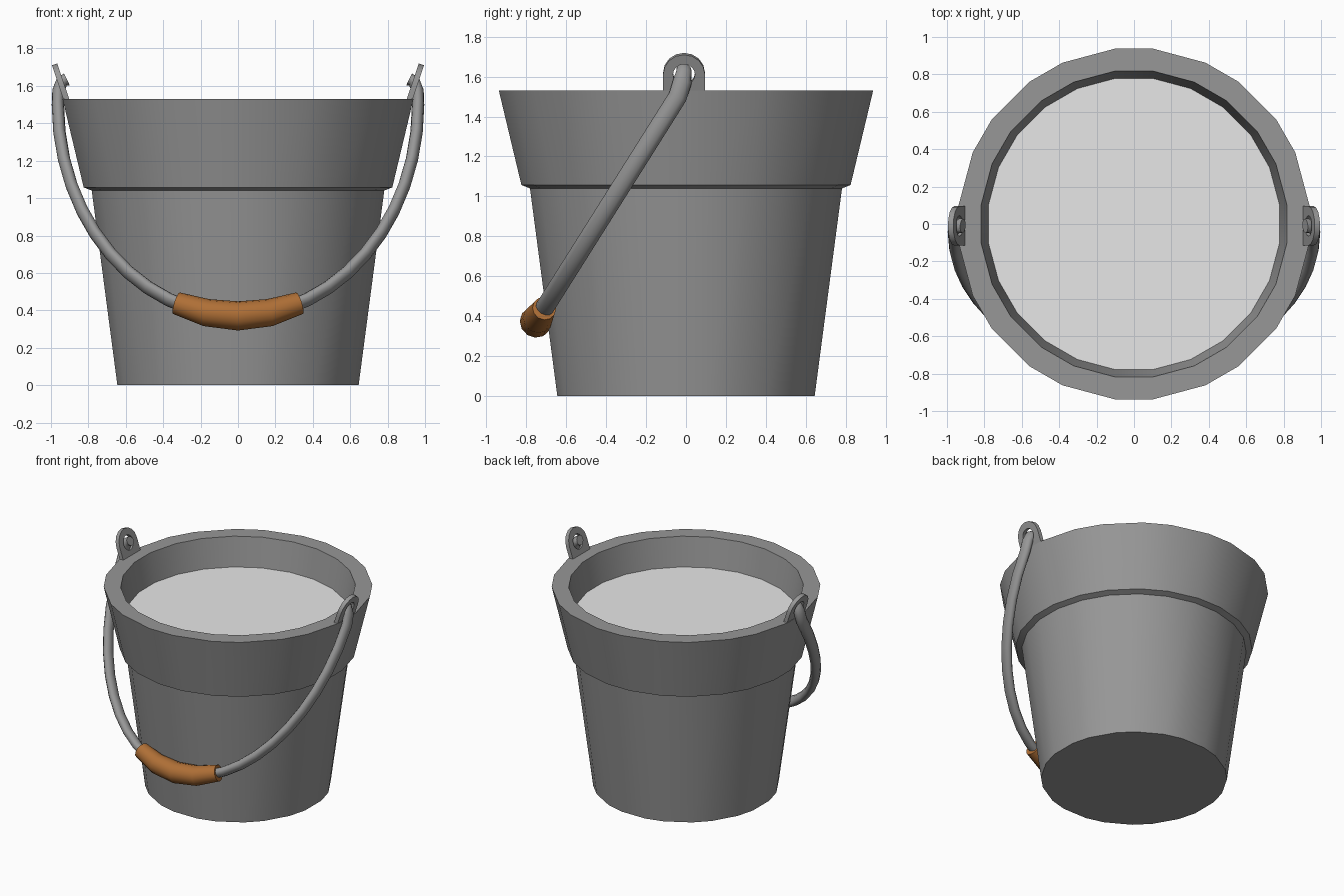
import bpy, bmesh, math
from mathutils import Vector, Matrix

if "Cube" in bpy.data.objects:
    bpy.data.objects.remove(bpy.data.objects["Cube"])


def material(name, rgb):
    m = bpy.data.materials.new(name)
    m.diffuse_color = (*rgb, 1)
    m.use_nodes = True
    m.node_tree.nodes["Principled BSDF"].inputs["Base Color"].default_value = m.diffuse_color
    return m


METAL = material("grey_metal", (0.31, 0.31, 0.31))
WOOD = material("brown_wood", (0.43, 0.16, 0.037))
LIQUID = material("pale_liquid", (0.8, 0.8, 0.8))


def finish(bm, name, mat, angle=35):
    bmesh.ops.recalc_face_normals(bm, faces=bm.faces)
    me = bpy.data.meshes.new(name)
    bm.to_mesh(me)
    bm.free()
    me.materials.append(mat)
    ob = bpy.data.objects.new(name, me)
    bpy.context.collection.objects.link(ob)
    bpy.ops.object.select_all(action='DESELECT')
    ob.select_set(True)
    bpy.context.view_layer.objects.active = ob
    bpy.ops.object.shade_smooth_by_angle(angle=math.radians(angle))
    return ob


def bridge(bm, a, b):
    n = len(a)
    for i in range(n):
        bm.faces.new((a[i], a[(i + 1) % n], b[(i + 1) % n], b[i]))


def bucket_ring(bm, apothem, z, half=0.1):
    """Twelve-sided ring with bevelled corners (24 points)."""
    ring = []
    for k in range(12):
        rot = Matrix.Rotation(math.radians(30 * k), 3, 'Z')
        for y in (-half, half):
            ring.append(bm.verts.new(rot @ Vector((apothem, y, z))))
    return ring


def sweep(name, path, radii, normal, mat, sides=12):
    """Elliptical tube: radii are (across the arc plane, within it) per point."""
    bm = bmesh.new()
    rings = []
    for i, p in enumerate(path):
        t = (path[min(i + 1, len(path) - 1)] - path[max(i - 1, 0)]).normalized()
        a = (normal - t * normal.dot(t)).normalized()
        b = t.cross(a)
        ra, rb = radii[i]
        rings.append([bm.verts.new(p + a * ra * math.cos(w) + b * rb * math.sin(w))
                      for w in (2 * math.pi * j / sides for j in range(sides))])
    for r, s in zip(rings, rings[1:]):
        bridge(bm, r, s)
    bm.faces.new(rings[0])
    bm.faces.new(rings[-1])
    return finish(bm, name, mat, 45)


# Bucket: outer wall, collar, rim and inner wall
bm = bmesh.new()
profile = [(0.645, 0), (0.782, 1.04), (0.825, 1.057), (0.938, 1.53), (0.818, 1.53), (0.775, 1.29)]
rings = [bucket_ring(bm, r, z) for r, z in profile]
for r, s in zip(rings, rings[1:]):
    bridge(bm, r, s)
bm.faces.new(rings[0])
finish(bm, "bucket", METAL, 30)

# Liquid surface
bm = bmesh.new()
bm.faces.new(bucket_ring(bm, 0.779, 1.31))
finish(bm, "liquid", LIQUID)

# Ears: arched plates with a hole, leaning outward
for side, label in ((1, "right"), (-1, "left")):
    up = Vector((0.319 * side, 0, 0.948))
    out = Vector((0.948 * side, 0, -0.319))
    centre = Vector((0.947 * side, -0.01, 1.615))
    bm = bmesh.new()
    loops = []
    for hole, off in ((0, -0.015), (0, 0.015), (1, 0.015), (1, -0.015)):
        loop = []
        for j in range(16):
            w = 2 * math.pi * j / 16
            c, s = math.cos(w), math.sin(w)
            if hole:
                r = 0.055
            else:
                r = 0.105 if s > -1e-6 else 0.105 / max(abs(c), abs(s))
            loop.append(bm.verts.new(centre + Vector((0, r * c, 0)) + up * (r * s) + out * off))
        loops.append(loop)
    for i in range(4):
        bridge(bm, loops[i], loops[(i + 1) % 4])
    finish(bm, label + "_ear", METAL)


# Handle: half ellipse hanging forward, hooked into the ears
def arc(x):
    z = 1.5 - 1.13 * math.sqrt(max(0, 1 - (x / 0.963) ** 2))
    return Vector((x, -0.07 - 0.63 * (1.455 - z), z))


plane_normal = Vector((0, 0.845, -0.535))
hook = [Vector((0.915, -0.01, 1.635)), Vector((0.942, -0.01, 1.622)), Vector((0.96, -0.018, 1.575))]
path = hook + [arc(0.963 * math.cos(math.pi * i / 24)) for i in range(25)]
path += [Vector((-p.x, p.y, p.z)) for p in reversed(hook)]
radii = [(0.047, 0.033)] * len(path)
for i in (0, 1, -1, -2):
    radii[i] = (0.04, 0.033)
sweep("handle", path, radii, plane_normal, METAL)

# Wooden grip
grip = [arc(x) for x in (-0.33, -0.17, 0, 0.17, 0.33)]
sweep("grip", grip, [(0.06, 0.06), (0.075, 0.073), (0.081, 0.077), (0.075, 0.073), (0.06, 0.06)],
      plane_normal, WOOD)
